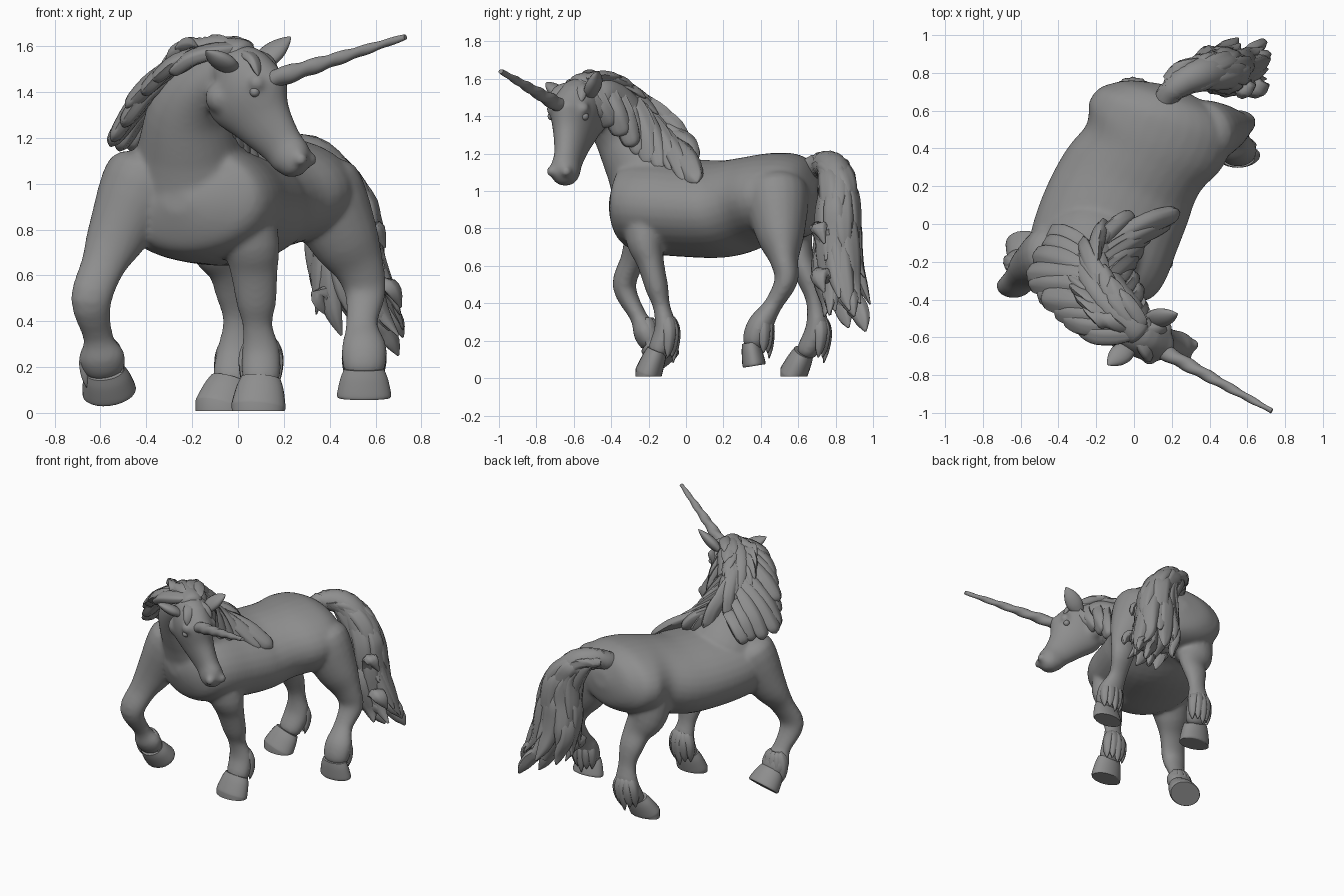
import bpy, bmesh, math, random
from mathutils import Vector as V

random.seed(4)
if "Cube" in bpy.data.objects:
    bpy.data.objects.remove(bpy.data.objects["Cube"])

grey = bpy.data.materials.new("stone grey")
grey.use_nodes = True
grey.diffuse_color = (0.27, 0.27, 0.27, 1)
bsdf = grey.node_tree.nodes["Principled BSDF"]
bsdf.inputs["Base Color"].default_value = (0.27, 0.27, 0.27, 1)
bsdf.inputs["Roughness"].default_value = 0.7


def curve(pts, u):
    """Catmull-Rom point at u in 0..1 through tuples of any length."""
    n = len(pts) - 1
    f = min(max(u, 0), 1) * n
    i = min(int(f), n - 1)
    t = f - i
    p = [pts[min(max(i + k, 0), n)] for k in (-1, 0, 1, 2)]
    return [b + 0.5 * t * (c - a + t * (2 * a - 5 * b + 4 * c - d + t * (3 * (b - c) + d - a)))
            for a, b, c, d in zip(*p)]


def domed(pts, bulge=0.55):
    """Add a small rounding station beyond each end of a path."""
    def tip(p, q):
        out = V(p[:3]) - V(q[:3])
        return (*(V(p[:3]) + out.normalized() * p[-1] * bulge), p[3] * .3, p[-1] * .3)
    pts = [(*p[:4], p[-1]) for p in pts]
    return [tip(pts[0], pts[1])] + pts + [tip(pts[-1], pts[-2])]


def loft(bm, pts, ref=(1, 0, 0), sides=20, steps=None, groove=0.0, lobes=5, twist=0.0):
    """Elliptical tube; each point is x, y, z, radius along ref, other radius."""
    pts = [(*p[:4], p[-1]) for p in pts]
    steps = steps or 4 * (len(pts) - 1)
    samples = [curve(pts, i / steps) for i in range(steps + 1)]
    rings = []
    for i, s in enumerate(samples):
        tan = (V(samples[min(i + 1, steps)][:3]) - V(samples[max(i - 1, 0)][:3])).normalized()
        side = V(ref) - tan * V(ref).dot(tan)
        side.normalize()
        up = tan.cross(side)
        ring = []
        for k in range(sides):
            a = 2 * math.pi * k / sides
            m = 1 + groove * math.cos(lobes * a + twist * i / steps)
            ring.append(bm.verts.new(V(s[:3]) + side * (max(s[3], .002) * m * math.cos(a))
                                     + up * (max(s[4], .002) * m * math.sin(a))))
        rings.append(ring)
    for r, q in zip(rings, rings[1:]):
        for k in range(sides):
            j = (k + 1) % sides
            bm.faces.new((r[k], r[j], q[j], q[k]))
    bm.faces.new(rings[0][::-1])
    bm.faces.new(rings[-1])


def finish(bm, name, angle=50, voxel=None):
    bmesh.ops.recalc_face_normals(bm, faces=bm.faces)
    for f in bm.faces:
        f.smooth = True
    me = bpy.data.meshes.new(name)
    bm.to_mesh(me)
    bm.free()
    me.materials.append(grey)
    ob = bpy.data.objects.new(name, me)
    bpy.context.collection.objects.link(ob)
    if voxel:
        r = ob.modifiers.new("fuse", 'REMESH')
        r.mode, r.voxel_size, r.use_smooth_shade = 'VOXEL', voxel, True
        s = ob.modifiers.new("soften", 'SMOOTH')
        s.factor, s.iterations = 0.5, 12
    else:
        me.set_sharp_from_angle(angle=math.radians(angle))


def lock(bm, path, r, flat=0.55, ref=(1, 0, 0)):
    """Tapered, grooved strand of hair through a few points."""
    prof = (0.5, 0.95, 1.0, 0.92, 0.68, 0.1)
    pts = [(*curve(path, i / 5), r * w, r * w * flat) for i, w in enumerate(prof)]
    loft(bm, pts, ref, 15, 15, 0.1, 5, random.uniform(1, 4))


# ---- body: torso, neck, head and legs fused into one skin
SIDE = (0.93, -0.37, 0)
HEAD_SIDE = V((0.47, 0.88, 0))
HEAD_FWD = V((0.88, -0.47, 0))
NECK = [(-.2, -.13, 1.0, .29, .25), (-.22, -.235, 1.17, .22, .21), (-.215, -.33, 1.33, .17, .175),
        (-.13, -.42, 1.46, .125, .15), (-.02, -.5, 1.51, .1, .11)]
LEGS = {  # x, y, z, half width; the depth follows from the height
    "front_right": [(-.4, -.16, 1.03, .18), (-.525, -.22, .78, .135), (-.59, -.28, .64, .098), (-.64, -.33, .49, .09),
                    (-.61, -.255, .33, .066), (-.595, -.215, .25, .1), (-.58, -.18, .18, .085)],
    "front_left": [(-.04, -.19, 1.0, .16), (.05, -.22, .76, .13), (.07, -.19, .62, .105), (.08, -.155, .48, .088),
                   (.085, -.13, .38, .066), (.1, -.11, .26, .085), (.1, -.15, .14, .08)],
    "hind_left": [(.35, .48, 1.0, .18), (.46, .505, .77, .155), (.53, .525, .63, .11), (.555, .535, .52, .09),
                  (.54, .465, .39, .07), (.55, .395, .28, .1), (.55, .36, .18, .085)],
    "hind_right": [(-.06, .5, 1.0, .17), (-.08, .56, .76, .145), (-.03, .61, .63, .105), (-.01, .66, .52, .088),
                   (0, .69, .4, .066), (-.005, .7, .26, .09), (-.03, .645, .14, .08)],
}
bm = bmesh.new()
loft(bm, domed([(-.255, -.345, .92, .2, .15), (-.235, -.29, .92, .315, .23), (-.195, -.19, .925, .375, .26),
                (-.13, 0, .91, .385, .262), (-.04, .2, .905, .375, .26), (.05, .35, .94, .35, .245),
                (.12, .48, .965, .395, .24), (.165, .6, .975, .37, .225), (.19, .68, .985, .26, .17)], .25), SIDE, 32)
loft(bm, domed(NECK), SIDE, 28)
loft(bm, domed([(-.05, -.53, 1.52, .09), (.015, -.57, 1.47, .12, .15), (.045, -.59, 1.385, .12, .2),
                (.11, -.61, 1.275, .092, .14), (.19, -.63, 1.17, .072, .1), (.235, -.645, 1.11, .078, .092),
                (.262, -.652, 1.06, .062)], .4), HEAD_SIDE, 28)
for path in LEGS.values():
    loft(bm, domed([(x, y, z, r, r * min(.95, max(.7, z * 1.1))) for x, y, z, r in path]))
# cheeks, brows and nostril rims as soft swellings
for s in (-1, 1):
    for fwd, out, z, r in ((-.1, .055, 1.375, .075), (.09, .09, 1.44, .038), (.075, .045, 1.105, .03)):
        base = V((.23, -.645, 0)) if z < 1.2 else V((.045, -.59, 0))
        p = base + HEAD_FWD * fwd + HEAD_SIDE * (s * out)
        loft(bm, [(p.x, p.y, z + r * math.cos(a), r * math.sin(a)) for a in (3.1, 2.5, 1.9, 1.25, .6, .04)])
finish(bm, "body", voxel=0.0125)

# ---- eyes
for s, word in ((-1, "right"), (1, "left")):
    bm = bmesh.new()
    bmesh.ops.create_uvsphere(bm, u_segments=16, v_segments=10, radius=.022)
    bmesh.ops.translate(bm, verts=bm.verts, vec=V((.045, -.59, 1.4)) + HEAD_FWD * .085 + HEAD_SIDE * (s * .1))
    finish(bm, word + "_eye")

# ---- ears
for word, root, tip in (("right", (-.02, -.65, 1.5), (-.14, -.745, 1.58)), ("left", (.08, -.51, 1.51), (.23, -.475, 1.64))):
    bm = bmesh.new()
    a, b = V(root), V(tip)
    loft(bm, [(*a.lerp(b, t), r, r * .6) for t, r in ((0, .04), (.3, .058), (.6, .052), (.85, .028), (1, .004))], HEAD_FWD, 16)
    finish(bm, word + "_ear")

# ---- spiral horn
bm = bmesh.new()
a, b = V((.12, -.655, 1.445)), V((.73, -.99, 1.64))
loft(bm, [(*a.lerp(b, i / 6), .044 - .0052 * i) for i in range(7)], (0, 0, 1), 20, 60, .09, 2, 34)
finish(bm, "horn", 60)

# ---- hooves: coronet centre, sole centre, sole half depth, whether the sole stands level
HOOVES = {"front_right": ((-.58, -.185, .185), (-.56, -.105, .085), .092, False),
          "front_left": ((.1, -.155, .15), (.088, -.205, .015), .072, True),
          "hind_left": ((.55, .345, .19), (.55, .365, .065), .062, False),
          "hind_right": ((-.035, .63, .14), (-.075, .57, .015), .075, True)}
for name, (top, sole, depth, level) in HOOVES.items():
    bm = bmesh.new()
    a, b = V(top), V(sole)
    loft(bm, [(*a.lerp(b, t), .118 * w, depth * w)
              for t, w in ((0, .74), (.3, .87), (.7, .97), (.92, 1), (1, .95))], sides=24)
    for v in bm.verts:
        if level and v.co.z < sole[2] + .06 and (v.co - b).dot(a - b) < .001:
            v.co.z = .008
        v.co.z = max(v.co.z, .008)
    finish(bm, name + "_hoof", 45)

# ---- feathering: tufts behind each fetlock
for name, path in LEGS.items():
    bm = bmesh.new()
    f, toe = V(path[-2][:3]), V(HOOVES[name][1])
    for ang in (-65, -30, 0, 30, 65):
        a = math.radians(ang)
        d = V((math.sin(a) * 1.15, math.cos(a) * .8, 0))
        drop = .15 if ang == 0 else .12
        p0, p1 = f + d * .035 + V((0, 0, .07)), f + d * .07 - V((0, 0, .02))
        p2 = f + d * .065 - V((0, 0, drop)) + (toe - f) * .12
        lock(bm, [tuple(p0), tuple(p1), tuple(p2)], .034, .7, (math.cos(a), -math.sin(a), 0))
    finish(bm, name + "_feather", 70)

# ---- mane: strands from the crest to three fans of tips
CREST = [(.02, -.575, 1.565), (-.09, -.47, 1.575), (-.19, -.35, 1.52), (-.24, -.24, 1.4), (-.22, -.13, 1.24)]
FANS = [[(.02, -.46, 1.4), (-.02, -.34, 1.28), (0, -.22, 1.15), (.08, -.08, 1.08), (.26, .05, 1.03)],
        [(-.14, -.32, 1.5), (-.24, -.2, 1.4), (-.27, -.12, 1.29), (-.16, -.02, 1.2), (0, .04, 1.14)],
        [(-.3, -.54, 1.47), (-.44, -.44, 1.36), (-.52, -.32, 1.2), (-.54, -.2, 1.13), (-.42, -.05, 1.13)]]
bm = bmesh.new()
loft(bm, domed([(*p, .075, .06) for p in CREST]), SIDE, 16)
for fan in FANS:
    count = 10
    for i in range(count):
        u = i / (count - 1)
        root = V(curve(CREST, u * .92)) + V((0, 0, .03))
        tip = V(curve(fan, u)) + V([random.uniform(-.02, .02) for _ in range(3)])
        core = V(curve(NECK, 1 - u * .75)[:3])
        mid, low = root.lerp(tip, .45), root.lerp(tip, .8)
        mid += (mid - core).normalized() * (.045 + random.uniform(0, .02))
        low += (low - core).normalized() * .04
        lock(bm, [tuple(root), tuple(mid), tuple(low), tuple(tip)], random.uniform(.052, .068), .6, (0.3, .9, .2))
# overlapping strands lying along the crest
for i in range(12):
    u = i / 14
    off = V((-.06, -.045, 0)) * (1 if i % 2 else -.8) + V((0, 0, .035))
    path = [tuple(V(curve(CREST, u + k * .13)) + off * (.4 + .4 * k)) for k in range(4)]
    lock(bm, path, .05, .6, SIDE)
# forelock around the horn
for s, z in ((-1, 1.47), (-.4, 1.42), (.4, 1.43), (1, 1.47)):
    tip = V((.13, -.645, z)) + HEAD_SIDE * (s * .09)
    mid = V((.09, -.615, 1.545)) + HEAD_SIDE * (s * .06)
    lock(bm, [(0, -.56, 1.57), tuple(mid), tuple(tip)], .038, .6, HEAD_SIDE)
finish(bm, "mane", 70)

# ---- tail: core plus spreading strands
TAIL = [(.15, .62, 1.09, .06), (.21, .72, 1.14, .07), (.34, .79, 1.11, .09), (.45, .81, .95, .105),
        (.47, .81, .75, .11), (.49, .825, .55, .09), (.56, .86, .36, .03)]
bm = bmesh.new()
loft(bm, TAIL, (.5, .8, 0), 16)
for i in range(24):
    ang = i * 2.4
    start = .16 + .5 * (i / 24)
    end = min(1.0, start + random.uniform(.4, .5))
    path = []
    for k in range(5):
        u = start + (end - start) * k / 4
        r = .04 + .085 * min(1, max(0, u - .15) * 1.6) + .012 * math.sin(k * 2.2 + i)
        out = V((math.cos(ang) * 1.2, math.sin(ang) * .8, .2 * math.sin(ang)))
        path.append(tuple(V(curve(TAIL, u)[:3]) + out * r * (1.2 if k == 4 else 1)))
    lock(bm, path, random.uniform(.058, .072), .6, (-math.sin(ang), math.cos(ang), .2))
# long trailing ends
for tip in ((.7, .96, .25), (.72, .9, .33), (.71, .74, .46), (.6, .87, .27), (.66, .8, .36), (.4, .78, .42), (.64, .74, .72)):
    t = V(tip)
    path = [curve(TAIL, .6)[:3], tuple(V(curve(TAIL, .8)[:3]).lerp(t, .35)), tuple(t + V((-.05, -.03, .1))), tip]
    lock(bm, path, .06, .6, (.6, .8, 0))
finish(bm, "tail", 70)
